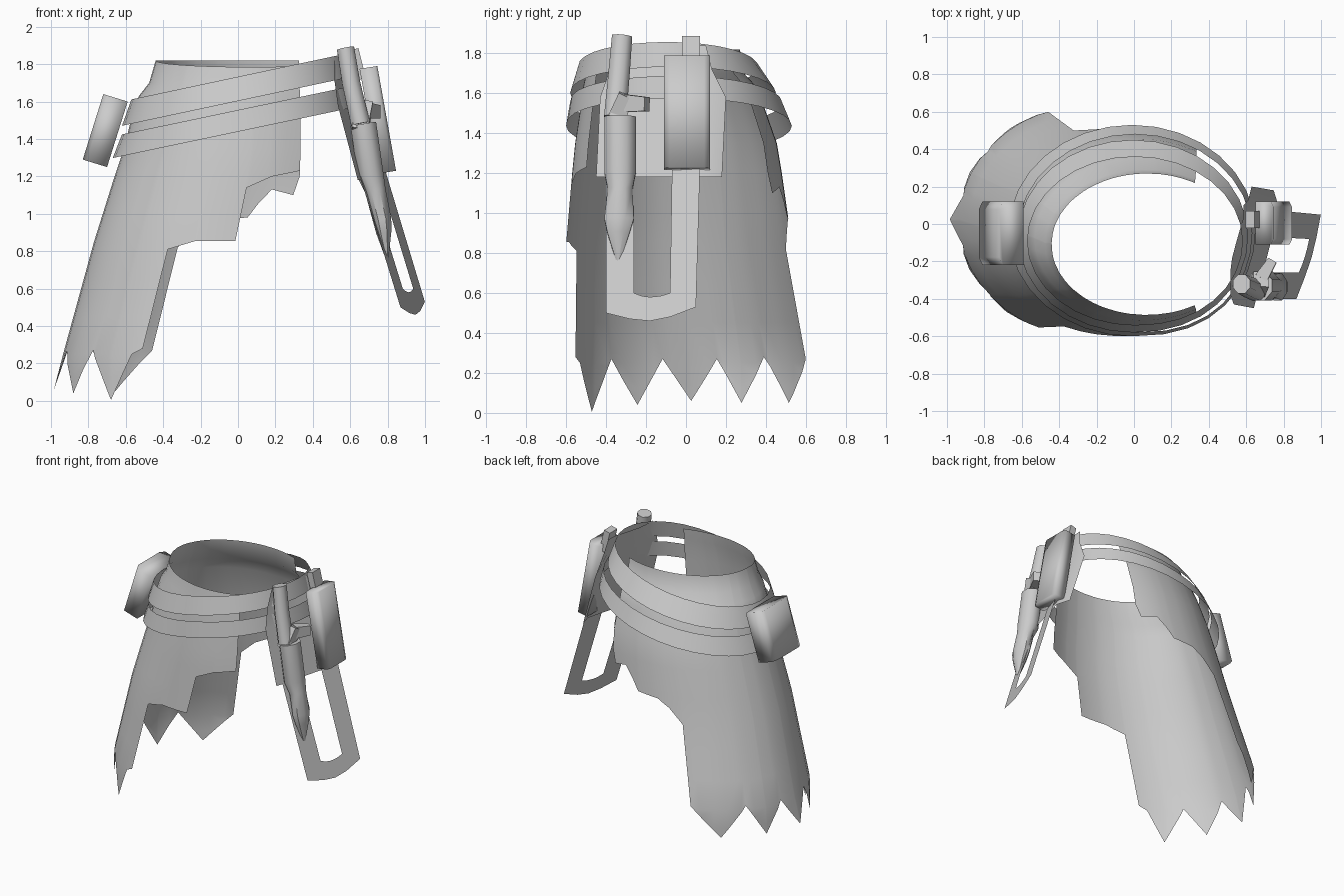
import bpy, bmesh
from math import sin, cos, radians, pi
from mathutils import Vector

cube = bpy.data.objects.get("Cube")
if cube:
    bpy.data.objects.remove(cube, do_unlink=True)

grey = bpy.data.materials.new("plain grey")
grey.use_nodes = True
grey.diffuse_color = (0.6, 0.6, 0.6, 1)
grey.node_tree.nodes["Principled BSDF"].inputs["Base Color"].default_value = (0.6, 0.6, 0.6, 1)


def finish(name, bm, angle):
    bmesh.ops.remove_doubles(bm, verts=bm.verts, dist=0.0005)
    mesh = bpy.data.meshes.new(name)
    bm.to_mesh(mesh)
    bm.free()
    mesh.materials.append(grey)
    obj = bpy.data.objects.new(name, mesh)
    bpy.context.collection.objects.link(obj)
    bpy.ops.object.select_all(action='DESELECT')
    obj.select_set(True)
    bpy.context.view_layer.objects.active = obj
    bpy.ops.object.shade_smooth_by_angle(angle=radians(angle))


def grid(name, rows, closed=False, caps=False, angle=40):
    """Skin rows of points with quads."""
    bm = bmesh.new()
    vs = [[bm.verts.new(p) for p in row] for row in rows]
    for a, b in zip(vs, vs[1:]):
        n = len(a)
        for i in range(n if closed else n - 1):
            j = (i + 1) % n
            bm.faces.new((a[i], b[i], b[j], a[j]))
    if caps:
        bm.faces.new(vs[0])
        bm.faces.new(vs[-1][::-1])
        bmesh.ops.recalc_face_normals(bm, faces=bm.faces)
    finish(name, bm, angle)


def interp(table, t):
    """Linear lookup in rows of (key, values...) sorted by rising key."""
    for a, b in zip(table, table[1:]):
        if t <= b[0]:
            f = max(0, (t - a[0]) / (b[0] - a[0]))
            return [p + (q - p) * f for p, q in zip(a[1:], b[1:])]
    return table[-1][1:]


# Skirt: elliptical sections (z, x centre, x radius, y centre, y radius)
sections = [(0, -.2, .745, .015, .635), (.25, -.2, .735, .015, .63),
            (.85, -.07, .70, -.035, .565), (1.2, 0, .66, -.045, .525),
            (1.35, .02, .63, -.05, .505), (1.55, .035, .595, -.07, .455),
            (1.63, .045, .575, -.08, .435), (1.7, .06, .535, -.105, .395),
            (1.82, .07, .51, -.105, .375)]
# Ragged hem (angle from the front opening round to the back, z)
hem = [(60, 1.23), (74, 1.2), (85, 1.14), (85.5, .855), (103, .855), (115, .81),
       (115.5, .28), (120, .25), (130, .005), (142, .27), (156, .04), (168, .27),
       (181, .06), (193, .27), (204.5, .05), (217, .28), (232, .05), (249, .27),
       (249.5, .82), (257, .92), (264, .97), (278, .98), (282, 1.06),
       (287, 1.13), (298, 1.1), (300, 1.2)]


def skirt_point(angle, z):
    cx, rx, cy, ry = interp(sections, z)
    c, s = cos(radians(angle)), sin(radians(angle))
    flare = .055 * max(0, 1 - z / .25) * c ** 40  # side tip kicks outwards
    return (cx + rx * c - flare, cy - ry * s, z)


angles = sorted({a for a, z in hem} | set(range(60, 301, 8)))
levels = [1.82, 1.7, 1.63, 1.55, 1.35, 1.2, 1.0, .85, .65, .45, .25, .12, 0]
rows = []
for level in levels:
    row = []
    for a in angles:
        rim = 1.82 - .035 * max(0, sin(radians(a)))
        row.append(skirt_point(a, min(rim, max(level, interp(hem, a)[0]))))
    rows.append(row)
grid("skirt", rows, angle=60)


# Belts: tilted bands that rise towards the left hip, fuller at the front left
def belt(name, top, bottom, z0, slope, half, fullness):
    rows = []
    for (x0, x1, y0, y1), sign in ((top, 1), (bottom, -1)):
        row = []
        for i in range(32):
            t = 2 * pi * i / 32
            c = cos(t)
            if c > 0 and sin(t) < 0:
                c **= fullness
            x = (x0 + x1) / 2 + (x1 - x0) / 2 * c
            y = (y0 + y1) / 2 + (y1 - y0) / 2 * sin(t)
            row.append((x, y, z0 + slope * x + sign * half))
        rows.append(row)
    grid(name, rows, closed=True)


belt("upper_belt", (-.57, .58, -.54, .36), (-.62, .61, -.58, .45), 1.668, .213, .065, .9)
belt("lower_belt", (-.62, .63, -.58, .48), (-.67, .65, -.6, .53), 1.497, .21, .058, .82)


# Hip plate and hanging loop slope outwards towards the bottom
def hip_x(y, z):
    offset = interp([(-.45, -.14), (-.1, -.05), (.07, 0), (.2, -.04)], y)[0]
    return max(.515, .775 + offset - (z - 1.2) * .28)


plate_rows = []
for z, y0, y1 in ((1.84, -.33, .1), (1.72, -.38, .13), (1.58, -.43, .2), (1.18, -.45, .18)):
    ys = [y0 + (y1 - y0) * i / 6 for i in range(7)]
    plate_rows.append([(hip_x(y, z), y, z) for y in ys])
grid("hip_plate", plate_rows)

outer = [(-.4, 1.2), (-.4, .5), (-.28, .47), (-.18, .46), (-.08, .48), (.05, .53), (.07, 1.23)]
inner = [(-.26, 1.2), (-.26, .6), (-.22, .585), (-.18, .58), (-.13, .585), (-.08, .6),
         (-.07, 1.23)]
grid("hanging_loop", [[(1.005 - (z - .53) * .31 + (y - .07) * .31, y, z) for y, z in side]
                      for side in (outer, inner)])


# Pouches: softly shaded blocks with narrow chamfers on the outer face
def pad(name, top, bottom, out, width):
    profile = [(0, -1), (.85, -1), (1, -.75), (1, .75), (.85, 1), (0, 1)]
    rows = [[Vector(p) + Vector(out) * u + Vector((0, width * v, 0)) for u, v in profile]
            for p in (top, bottom)]
    grid(name, rows, closed=True, caps=True, angle=100)


pad("left_canister", (.65, .005, 1.775), (.75, .005, 1.215), (.095, 0, .015), .115)
pad("right_pouch", (-.59, -.05, 1.6), (-.7, -.05, 1.25), (-.13, 0, .04), .17)


# Tapered tubes: rings of (x, y, z, depth radius, width radius)
def tube(name, rings, sides=8, angle=50):
    axis = Vector(rings[-1][:3]) - Vector(rings[0][:3])
    side = axis.cross(Vector((1, 0, 0))).normalized()
    depth = side.cross(axis).normalized()
    rows = []
    for x, y, z, rx, ry in rings:
        row = []
        for i in range(sides):
            t = 2 * pi * (i + .5) / sides
            row.append(Vector((x, y, z)) + depth * rx * cos(t) + side * ry * sin(t))
        rows.append(row)
    grid(name, rows, closed=True, caps=True, angle=angle)


tube("knife_handle", [(.575, -.32, 1.885, .05, .055), (.605, -.335, 1.7, .052, .058),
                      (.655, -.355, 1.48, .055, .06)])
tube("knife_sheath", [(.67, -.33, 1.48, .075, .085), (.71, -.33, 1.2, .075, .085),
                      (.735, -.33, 1.12, .06, .067), (.77, -.335, .97, .054, .08),
                      (.78, -.338, .9, .044, .06), (.8, -.34, .735, .002, .002)])
tube("knife_guard", [(.65, -.365, 1.44, .06, .06), (.68, -.295, 1.59, .06, .06)], 4, 20)
tube("guard_hook", [(.68, -.29, 1.55, .05, .06), (.74, -.195, 1.545, .035, .05)], 4, 20)
tube("top_clip", [(.62, .025, 1.88, .035, .064), (.66, .025, 1.72, .035, .064)], 4, 20)
